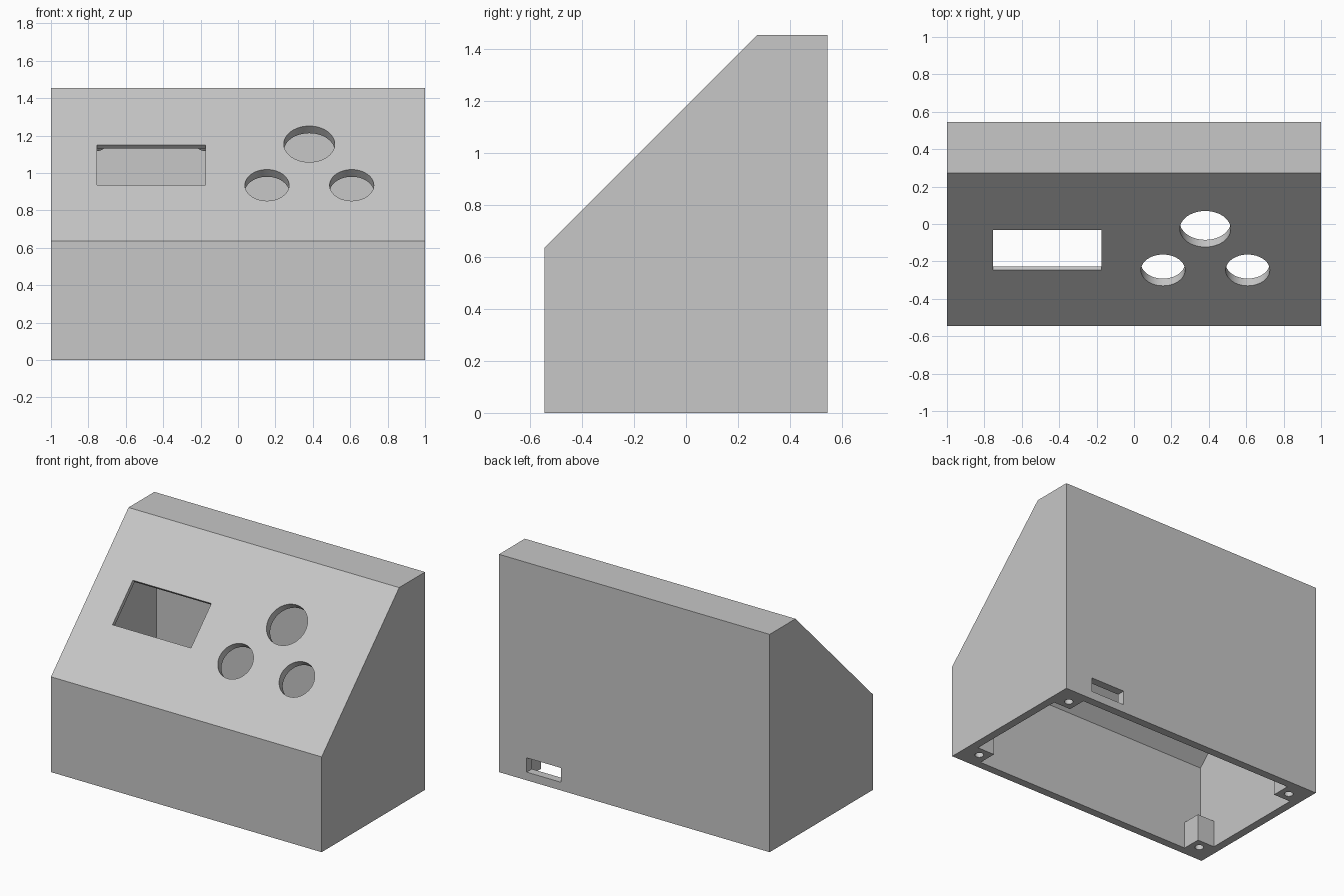
import bpy, bmesh
from math import pi, sqrt
from mathutils import Matrix, Vector

old = bpy.data.objects.get("Cube")
if old:
    bpy.data.objects.remove(old, do_unlink=True)

U = 2 / 110                      # one design unit
W, D, H, LIP, TOP, WALL = 110 * U, 60 * U, 80 * U, 35 * U, 15 * U, 3 * U

grey = bpy.data.materials.new("plain_grey")
grey.use_nodes = True
grey.diffuse_color = (0.57, 0.57, 0.57, 1)
grey.node_tree.nodes["Principled BSDF"].inputs["Base Color"].default_value = (0.57, 0.57, 0.57, 1)


def finish(name, bm):
    bmesh.ops.recalc_face_normals(bm, faces=bm.faces)
    mesh = bpy.data.meshes.new(name)
    bm.to_mesh(mesh)
    bm.free()
    mesh.materials.append(grey)
    ob = bpy.data.objects.new(name, mesh)
    bpy.context.collection.objects.link(ob)
    return ob


def prism(name, profile, half):
    """Extrude a (y, z) profile along x."""
    bm = bmesh.new()
    face = bm.faces.new([bm.verts.new((-half, y, z)) for y, z in profile])
    ext = bmesh.ops.extrude_face_region(bm, geom=[face])["geom"]
    bmesh.ops.translate(bm, vec=(2 * half, 0, 0),
                        verts=[v for v in ext if isinstance(v, bmesh.types.BMVert)])
    return finish(name, bm)


def box(name, lo, hi, frame=Matrix()):
    lo, hi = Vector(lo), Vector(hi)
    bm = bmesh.new()
    bmesh.ops.create_cube(bm, size=1, matrix=frame @ Matrix.Translation((lo + hi) / 2)
                          @ Matrix.Diagonal((*(hi - lo), 1)))
    return finish(name, bm)


def cylinder(name, radius, z0, z1, frame):
    bm = bmesh.new()
    bmesh.ops.create_cone(bm, cap_ends=True, segments=48, radius1=radius, radius2=radius,
                          depth=z1 - z0, matrix=frame @ Matrix.Translation((0, 0, (z0 + z1) / 2)))
    return finish(name, bm)


def combine(target, tool, operation="DIFFERENCE"):
    """Apply a boolean and discard the tool."""
    mod = target.modifiers.new("cut", "BOOLEAN")
    mod.operation, mod.solver, mod.object = operation, "EXACT", tool
    bpy.context.view_layer.update()
    result = bpy.data.meshes.new_from_object(
        target.evaluated_get(bpy.context.evaluated_depsgraph_get()))
    target.modifiers.clear()
    target.data = result
    bpy.data.objects.remove(tool, do_unlink=True)


def on_panel(x, z):
    """Frame on the sloped panel: local y runs up the slope, local z points out."""
    y = z - LIP - D / 2
    return Matrix.Translation((x, y, z)) @ Matrix.Rotation(pi / 4, 4, "X")


# Outer case and the cavity inside it, open at the bottom
case = prism("enclosure", [(-D / 2, 0), (D / 2, 0), (D / 2, H), (D / 2 - TOP, H), (-D / 2, LIP)], W / 2)
front, back, roof = -D / 2 + WALL, D / 2 - WALL, H - WALL
rise = LIP + D / 2 - WALL * sqrt(2)
cavity = prism("cavity", [(front, -0.1), (back, -0.1), (back, roof),
                          (roof - rise, roof), (front, front + rise)], W / 2 - WALL)

# Corner screw posts are left standing by notching the cavity
corners = [(sx, sy) for sx in (-1, 1) for sy in (-1, 1)]
for sx, sy in corners:
    xs = sorted((sx * (W / 2 - 10 * U), sx * (W / 2 + U)))
    ys = sorted((sy * (D / 2 - 10 * U), sy * (D / 2 + U)))
    combine(cavity, box("post_notch", (xs[0], ys[0], -0.2), (xs[1], ys[1], 10 * U)))
combine(case, cavity)

# Screw holes up into the posts
for sx, sy in corners:
    at = Matrix.Translation((sx * (W / 2 - 6.5 * U), sy * (D / 2 - 6.5 * U), 0))
    combine(case, cylinder("screw_hole", 1.5 * U, -0.1, 8 * U, at))

# Display window with a thinned pocket behind it
frame = on_panel(-0.465, 1.043)
skin = 1.5 * U
hw, hh = 0.29, 0.152
combine(case, box("pocket", (-hw - 0.09, -hh - 0.16, -0.1), (hw + 0.09, hh + 0.14, -skin), frame))
combine(case, box("window", (-hw, -hh, -0.12), (hw, hh, 0.1), frame))

# Display mounting pegs inside the pocket
for x in (-hw, hw):
    for y in (-hh - 0.11, hh + 0.08):
        peg = cylinder("display_peg", 0.045, -skin - 3 * U, -skin / 2, frame @ Matrix.Translation((x, y, 0)))
        combine(case, peg, "UNION")

# Round button holes
for x, z, radius in ((0.155, 0.935, 6.5 * U), (0.608, 0.935, 6.5 * U), (0.381, 1.155, 7.5 * U)):
    combine(case, cylinder("button_hole", radius, -0.15, 0.1, on_panel(x, z)))

# Cable slot in the back wall
combine(case, box("cable_slot", (0.54, back - 0.02, 3 * U), (0.795, D / 2 + 0.1, 0.15)))

# Smooth the bores, keep the edges crisp
bpy.ops.object.select_all(action="DESELECT")
case.select_set(True)
bpy.context.view_layer.objects.active = case
bpy.ops.object.shade_smooth_by_angle(angle=pi / 6)
